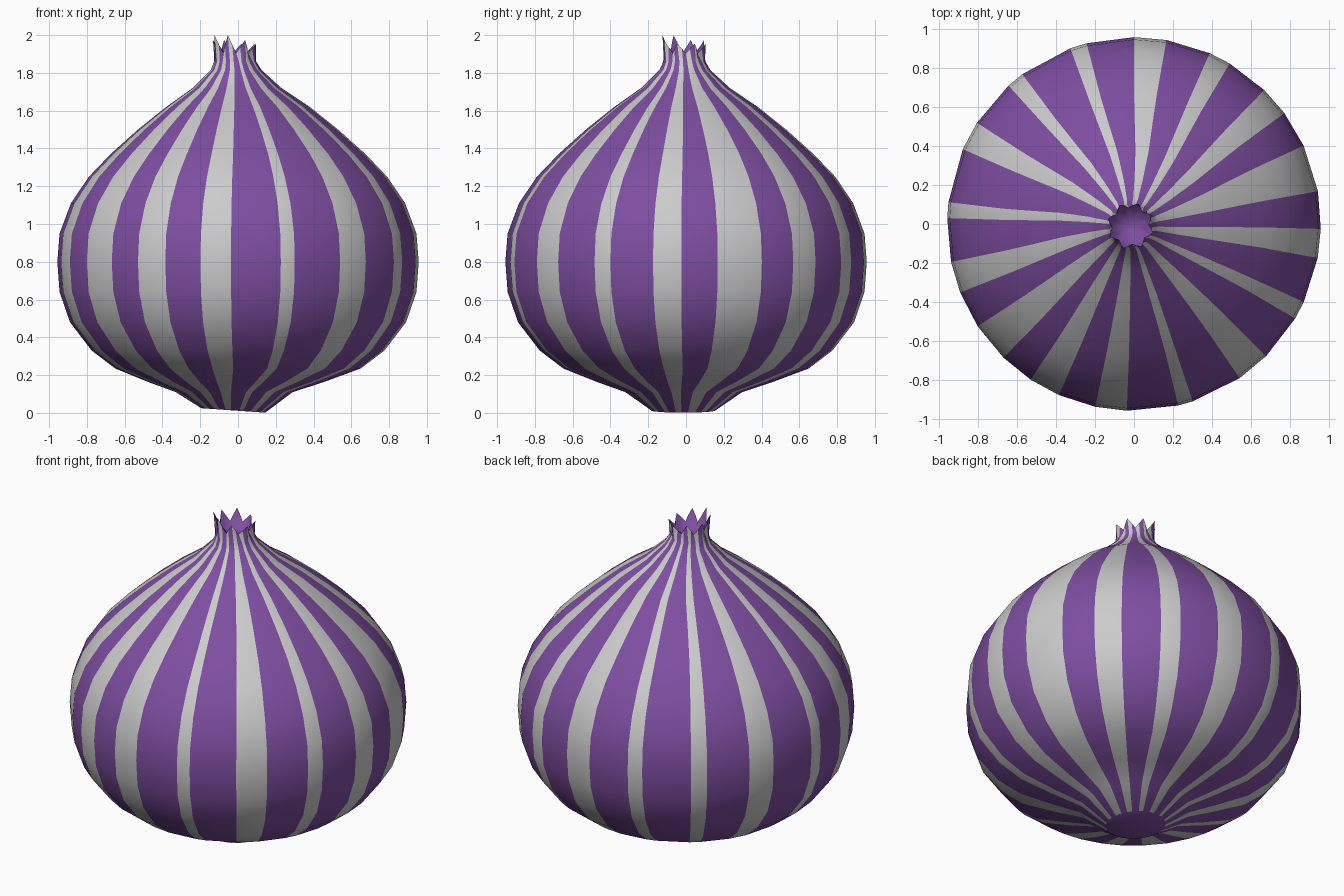
import bpy, bmesh, math, random

if "Cube" in bpy.data.objects:
    bpy.data.objects.remove(bpy.data.objects["Cube"])

random.seed(4)


def material(name, colour):
    m = bpy.data.materials.new(name)
    m.diffuse_color = (*colour, 1)
    m.use_nodes = True
    m.node_tree.nodes["Principled BSDF"].inputs["Base Color"].default_value = m.diffuse_color
    return m


# Widths of the uneven stripes in degrees, purple and pale alternating, clockwise
START = 10.1
WIDTHS = [11.6, 9, 14.2, 5.7, 14.6, 10.6, 16.1, 4.6, 15.9, 9.8, 11.7, 9.9, 10.7, 12.5, 11.7, 9.8,
          13.5, 4.9, 16.9, 9.2, 15, 5.5, 16.8, 5.2, 14.7, 10, 13.9, 6.9, 13.4, 9.4, 11.6, 14.7]
N = len(WIDTHS)
angles = [START - sum(WIDTHS[:i]) * 360 / sum(WIDTHS) for i in range(N)]

# Bulb profile: radius, height, centre offset
PROFILE = [(0.17, 0.013, -0.025), (0.31, 0.11, -0.02), (0.47, 0.165, -0.01), (0.65, 0.235, 0),
           (0.775, 0.33, 0), (0.89, 0.48, 0), (0.945, 0.64, 0), (0.957, 0.80, 0),
           (0.945, 0.95, 0), (0.885, 1.11, 0), (0.79, 1.25, 0), (0.675, 1.37, 0),
           (0.53, 1.5, 0), (0.38, 1.62, 0), (0.235, 1.72, -0.005),
           (0.135, 1.815, -0.01), (0.112, 1.86, -0.015)]

bm = bmesh.new()


def ring(radius, height, offset, tilt=0):
    verts = []
    even = 0.5 * max(0, 1 - radius / 0.6)      # stripes even out near the ends
    for i, a in enumerate(angles):
        uniform = START - 5 - i * 360 / N
        t = math.radians(a + (uniform - a) * even)
        r = radius(i) if callable(radius) else radius
        h = height(i) if callable(height) else height
        x, y = r * math.cos(t), r * math.sin(t)
        verts.append(bm.verts.new((x + offset, y + offset * 0.6, h - tilt * x)))
    return verts


def bridge(lower, upper, striped=True):
    for i in range(N):
        j = (i + 1) % N
        f = bm.faces.new((lower[j], lower[i], upper[i], upper[j]))
        f.material_index = i % 2 if striped else 0


def fan(verts, centre, flip):
    c = bm.verts.new(centre)
    for i in range(N):
        pair = (verts[i], verts[(i + 1) % N])
        bm.faces.new((c, *(pair[::-1] if flip else pair)))


# Striped skin
rings = [ring(r, z, o, 0.07 if k == 0 else 0) for k, (r, z, o) in enumerate(PROFILE)]

# Ragged crown of eight pointed tips
tips = [random.choice((1.955, 1.975, 2.0)) for _ in range(8)]
tips[2] = 2.0


def tip_height(i):
    peak = tips[i // 4]
    return (1.905, 1.905 + (peak - 1.905) * 0.45, peak, 1.905 + (peak - 1.905) * 0.45)[i % 4]


crown_start = len(bm.verts)
crown = []
even_angles = [math.radians(START - 5 - i * 360 / N) for i in range(N)]
for i, t in enumerate(even_angles):
    r = (0.093, 0.106, 0.12, 0.106)[i % 4]
    crown.append(bm.verts.new((r * math.cos(t) - 0.018, r * math.sin(t) - 0.01, tip_height(i))))
rings.append(crown)
for low, high in zip(rings, rings[1:]):
    bridge(low, high)

# Purple hollow inside the crown, and the root disc
inner = []
for i, t in enumerate(even_angles):
    r = (0.06, 0.068, 0.078, 0.068)[i % 4]
    inner.append(bm.verts.new((r * math.cos(t) - 0.018, r * math.sin(t) - 0.01, 1.885)))
bridge(crown, inner, False)
fan(inner, (-0.018, -0.01, 1.86), True)
fan(rings[0], (-0.025, -0.015, 0.013), False)
bmesh.ops.recalc_face_normals(bm, faces=bm.faces)

mesh = bpy.data.meshes.new("onion_bulb")
bm.to_mesh(mesh)
bm.free()
onion = bpy.data.objects.new("onion_bulb", mesh)
bpy.context.collection.objects.link(onion)
mesh.materials.append(material("purple_skin", (0.21, 0.075, 0.36)))
mesh.materials.append(material("pale_skin", (0.8, 0.8, 0.8)))

bpy.context.view_layer.objects.active = onion
onion.select_set(True)
bpy.ops.object.shade_smooth_by_angle(angle=math.radians(50))
